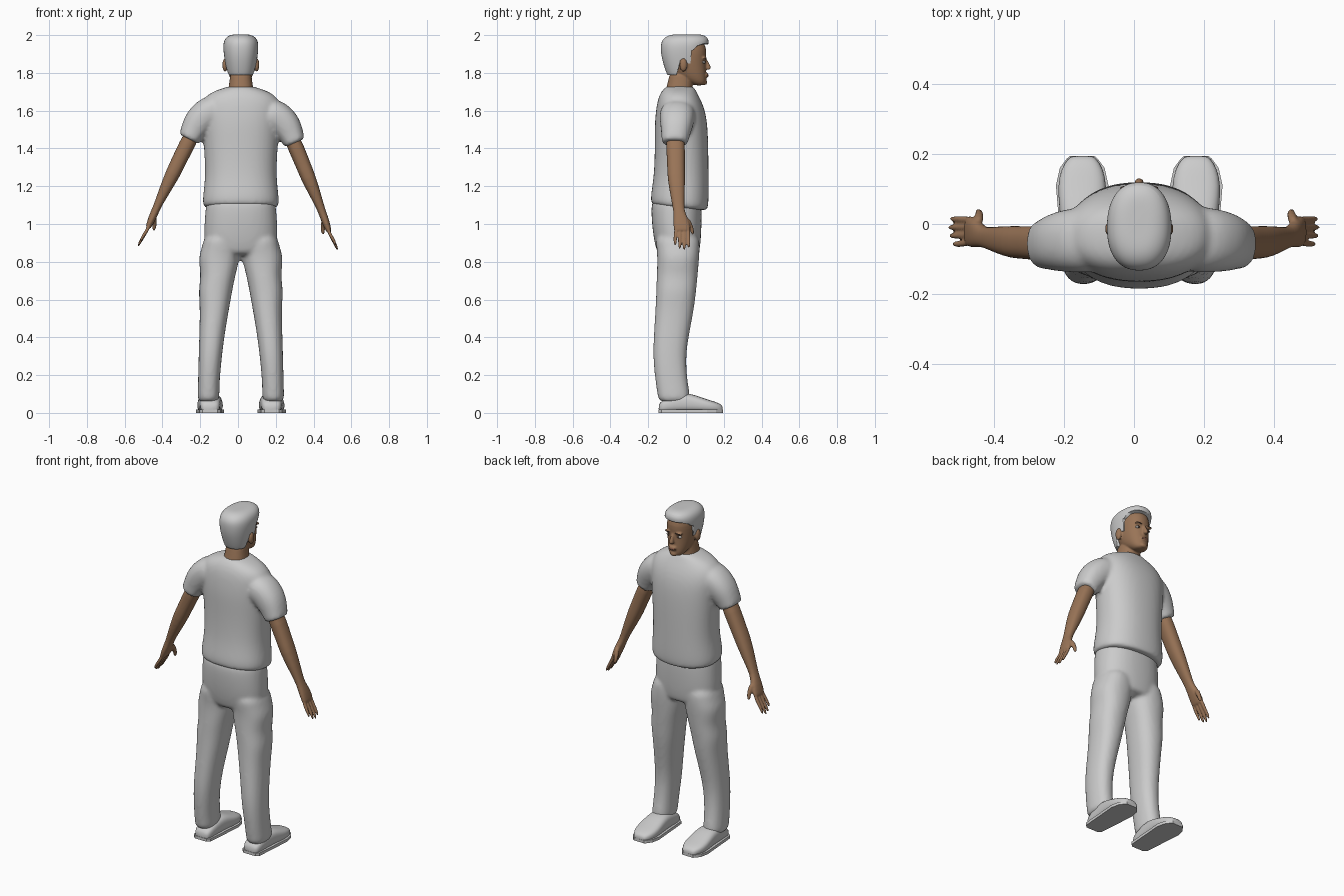
import bpy, bmesh, math
from mathutils import Vector

if "Cube" in bpy.data.objects:
    bpy.data.objects.remove(bpy.data.objects["Cube"])

CX = 0.015  # body axis


def material(name, rgb):
    m = bpy.data.materials.new(name)
    m.use_nodes = True
    m.diffuse_color = (*rgb, 1)
    bsdf = m.node_tree.nodes["Principled BSDF"]
    bsdf.inputs["Base Color"].default_value = (*rgb, 1)
    bsdf.inputs["Roughness"].default_value = 0.8
    return m


PALE = material("pale_cloth_and_hair", (0.6, 0.6, 0.6))
SKIN = material("brown_skin", (0.32, 0.175, 0.095))
DARK = material("dark_brown", (0.06, 0.035, 0.025))
WHITE = material("eye_white", (0.6, 0.57, 0.53))
LIP = material("lip_brown", (0.22, 0.095, 0.06))


def loft(bm, rings, along=None, seg=20, power=2.3):
    """Skin closed cross-sections (x, y, z, radius a, radius b)."""
    centres = [Vector(r[:3]) for r in rings]
    loops = []
    for i, r in enumerate(rings):
        t = along or centres[min(i + 1, len(rings) - 1)] - centres[max(i - 1, 0)]
        t = Vector(t).normalized()
        ref = Vector((0, 0, 1)) if abs(t.y) > 0.9 else Vector((0, 1, 0))
        a = ref.cross(t).normalized()
        b = t.cross(a)
        loop = []
        for k in range(seg):
            c, s = math.cos(math.tau * k / seg), math.sin(math.tau * k / seg)
            u = math.copysign(abs(c) ** (2 / power), c) * r[3]
            v = math.copysign(abs(s) ** (2 / power), s) * r[4]
            loop.append(bm.verts.new(centres[i] + a * u + b * v))
        loops.append(loop)
    for lo, hi in zip(loops, loops[1:]):
        for k in range(seg):
            n = (k + 1) % seg
            bm.faces.new((lo[k], lo[n], hi[n], hi[k]))
    bm.faces.new(loops[0][::-1])
    bm.faces.new(loops[-1])


def stack(bm, rows, cx=CX, power=2.3, seg=28):
    """Level rings (z, half width, back y, front y)."""
    loft(bm, [(cx, (b + f) / 2, z, w, (f - b) / 2) for z, w, b, f in rows],
         (0, 0, 1), seg, power)


def ball(bm, centre, radii):
    made = bmesh.ops.create_uvsphere(bm, u_segments=20, v_segments=12, radius=1)
    for v in made["verts"]:
        v.co = Vector(centre) + Vector([p * r for p, r in zip(v.co, radii)])


def finish(bm, name, mat, subdiv=1, voxel=0, smooth=0):
    bmesh.ops.recalc_face_normals(bm, faces=bm.faces)
    me = bpy.data.meshes.new(name)
    bm.to_mesh(me)
    bm.free()
    me.materials.append(mat)
    for p in me.polygons:
        p.use_smooth = True
    ob = bpy.data.objects.new(name, me)
    bpy.context.collection.objects.link(ob)
    if subdiv:
        ob.modifiers.new("round", "SUBSURF").levels = subdiv
        ob.modifiers["round"].render_levels = subdiv
    if voxel:
        blend = ob.modifiers.new("blend", "REMESH")
        blend.mode, blend.voxel_size, blend.use_smooth_shade = "VOXEL", voxel, True
    if smooth:
        ob.modifiers.new("soften", "SMOOTH").iterations = smooth
    return ob


def side_shift(s, rings):
    """Place an arm path on one side; the body leans slightly to its right."""
    return [(s * x + 0.022 * (z - 0.9) / 0.6, y, z - (0.02 if s > 0 else 0), a, b)
            for x, y, z, a, b in rings]


# Shirt: torso and sleeves blended together
bm = bmesh.new()
stack(bm, [(1.09, .185, -.175, .105), (1.10, .2, -.185, .115), (1.14, .204, -.188, .121),
           (1.25, .187, -.17, .12), (1.4, .195, -.165, .119), (1.52, .205, -.167, .115),
           (1.6, .215, -.16, .102), (1.66, .205, -.15, .078), (1.70, .155, -.132, .055),
           (1.722, .085, -.112, .045), (1.73, .062, -.1, .035)])
for v in bm.verts:
    if v.co.z < 1.2:
        v.co.z -= 0.1 * (v.co.y + 0.1)
for s in (-1, 1):
    loft(bm, side_shift(s, [(.11, -.045, 1.60, .085, .095), (.18, -.045, 1.597, .088, .095),
                            (.232, -.05, 1.545, .082, .088), (.262, -.056, 1.49, .067, .075),
                            (.279, -.06, 1.452, .058, .07), (.281, -.06, 1.448, .054, .066)]))
finish(bm, "shirt", PALE, 2, 0.011, 4)

# Trousers: hips and both legs, with bulging thigh pockets
bm = bmesh.new()
stack(bm, [(1.15, .175, -.17, .07), (1.1, .187, -.188, .085), (.95, .197, -.177, .082),
           (.86, .19, -.158, .074), (.83, .15, -.14, .06)])
LEG = [(.96, .02, .19, -.165, .07), (.88, .004, .205, -.158, .074), (.82, .004, .228, -.152, .071),
       (.73, .028, .211, -.156, .063), (.65, .044, .226, -.158, .055), (.56, .06, .217, -.162, .045),
       (.43, .083, .22, -.17, .02), (.3, .1, .224, -.177, -.002), (.17, .112, .227, -.163, .008),
       (.1, .113, .229, -.152, .022), (.05, .115, .229, -.146, .02)]
for s in (-1, 1):
    loft(bm, [(CX + s * (i + o) / 2, (b + f) / 2, z, (o - i) / 2, (f - b) / 2)
              for z, i, o, b, f in LEG], (0, 0, 1))
finish(bm, "trousers", PALE, 2, 0.011, 4)

# Shoes: rounded upper over a flat sole
SHOE = [(-.145, .035, .04), (-.13, .052, .065), (-.06, .058, .095), (.0, .062, .105),
        (.05, .066, .092), (.11, .071, .07), (.16, .06, .056), (.187, .04, .043), (.195, .03, .03)]
for s, side in ((-1, "right"), (1, "left")):
    bm = bmesh.new()
    loft(bm, [(CX + s * .163, y, h / 2 + .002, w, h / 2) for y, w, h in SHOE], (0, 1, 0), 20, 2.8)
    finish(bm, side + "_shoe", PALE)
    bm = bmesh.new()
    outline = [(y, w + .004) for y, w, h in SHOE]
    ring = [(w, y) for y, w in outline] + [(-w, y) for y, w in reversed(outline)]
    face = bm.faces.new([bm.verts.new((CX + s * .163 + x, y, 0)) for x, y in ring])
    top = bmesh.ops.extrude_face_region(bm, geom=[face])["geom"]
    bmesh.ops.translate(bm, vec=(0, 0, .017), verts=[g for g in top if isinstance(g, bmesh.types.BMVert)])
    sole = finish(bm, side + "_sole", PALE, 0)
    for p in sole.data.polygons:
        p.use_smooth = False

# Arms with palm, fingers and thumb
for s, side in ((-1, "right"), (1, "left")):
    bm = bmesh.new()
    loft(bm, side_shift(s, [(.25, -.058, 1.5, .04, .05), (.29, -.055, 1.42, .043, .05),
                            (.328, -.053, 1.335, .04, .047), (.357, -.052, 1.27, .04, .047),
                            (.393, -.046, 1.19, .032, .04), (.428, -.04, 1.11, .022, .03),
                            (.442, -.035, 1.075, .021, .031), (.458, -.026, 1.035, .021, .042),
                            (.475, -.02, .99, .016, .045), (.48, -.02, .978, .012, .042)]))
    for k in range(4):  # fingers fan out across the palm
        y = -.052 + .021 * k
        drop = (.085, .105, .112, .1)[k]
        tip = y * 1.15 + .002
        loft(bm, side_shift(s, [(.471, y, 1.0, .010, .0105), (.484, (y + tip) / 2, .965, .010, .0105),
                                (.484 + drop * .28, tip, .99 - drop * .7, .009, .009),
                                (.479 + drop * .46, tip, .99 - drop, .006, .006)]), None, 10, 2)
    loft(bm, side_shift(s, [(.452, .0, 1.05, .015, .015), (.447, .02, 1.02, .014, .014),
                            (.445, .032, .99, .012, .011), (.449, .037, .962, .008, .008)]), None, 10, 2)
    finish(bm, side + "_arm", SKIN, 1, 0.005, 2)

# Head: skull, jaw, neck, nose, ears and brow ridge blended together
bm = bmesh.new()
stack(bm, [(1.733, .026, .05, .092), (1.745, .043, .02, .106), (1.77, .057, -.03, .108),
           (1.80, .067, -.07, .107), (1.84, .075, -.1, .105), (1.88, .079, -.115, .107),
           (1.92, .08, -.115, .110), (1.96, .072, -.1, .098), (1.98, .045, -.07, .06)], CX, 2.2)
loft(bm, [(CX, -.045, 1.64, .09, .08), (CX, -.038, 1.70, .07, .073),
          (CX, -.03, 1.75, .06, .066), (CX, -.025, 1.82, .058, .06)], (0, 0, 1))
loft(bm, [(CX, .1, 1.878, .008, .008), (CX, .109, 1.855, .009, .012),
          (CX, .12, 1.83, .013, .015), (CX, .117, 1.815, .017, .012)], (0, 0, 1), 12, 2)
ball(bm, (CX, .108, 1.787), (.026, .011, .014))
ball(bm, (CX, .1, 1.75), (.022, .013, .014))
for s in (-1, 1):
    ball(bm, (CX + s * .084, -.014, 1.842), (.014, .021, .036))
    ball(bm, (CX + s * .033, .098, 1.878), (.026, .011, .008))
finish(bm, "head", SKIN, 1, 0.005, 3)

# Face details
for s, side in ((-1, "right"), (1, "left")):
    x = CX + s * .034
    for part, mat, y, z, radii in (("eye", WHITE, .092, 1.857, (.016, .010, .0075)),
                                   ("iris", DARK, .099, 1.857, (.0065, .0045, .0065)),
                                   ("brow", DARK, .103, 1.879, (.02, .0065, .003))):
        bm = bmesh.new()
        ball(bm, (x, y, z), radii)
        finish(bm, side + "_" + part, mat, 0)
bm = bmesh.new()
ball(bm, (CX, .113, 1.786), (.023, .007, .007))
finish(bm, "mouth", LIP, 0)

# Hair: full cap with the face and nape cut away along the hairline
bm = bmesh.new()
stack(bm, [(1.775, .064, -.09, .08), (1.79, .07, -.1, .08), (1.82, .078, -.112, .09),
           (1.88, .088, -.13, .1), (1.93, .094, -.135, .113), (1.965, .092, -.132, .123),
           (1.99, .078, -.112, .114), (2.003, .05, -.08, .085), (2.004, .02, -.04, .05)])
hair = finish(bm, "hair", PALE, 2)
bm = bmesh.new()
HAIRLINE = [(.3, 1.952), (.1, 1.952), (.06, 1.938), (.03, 1.918), (.024, 1.85), (.008, 1.85),
            (-.005, 1.872), (-.03, 1.868), (-.038, 1.83), (-.05, 1.79), (-.2, 1.785), (-.2, 1.6), (.3, 1.6)]
face = bm.faces.new([bm.verts.new((-.2, y, z)) for y, z in HAIRLINE])
far = bmesh.ops.extrude_face_region(bm, geom=[face])["geom"]
bmesh.ops.translate(bm, vec=(.4, 0, 0), verts=[g for g in far if isinstance(g, bmesh.types.BMVert)])
for v in bm.verts:  # side parting: hairline rises toward the left
    if v.co.y > .05 and v.co.z > 1.7:
        v.co.z += .06 * v.co.x
cutter = finish(bm, "hairline_cutter", PALE, 0)
cutter.hide_render = True
cutter.hide_viewport = True
cut = hair.modifiers.new("hairline", "BOOLEAN")
cut.operation, cut.object, cut.solver = "DIFFERENCE", cutter, "EXACT"
bpy.ops.object.select_all(action="DESELECT")
hair.select_set(True)
bpy.context.view_layer.objects.active = hair
bpy.ops.object.shade_smooth_by_angle(angle=math.radians(40))
